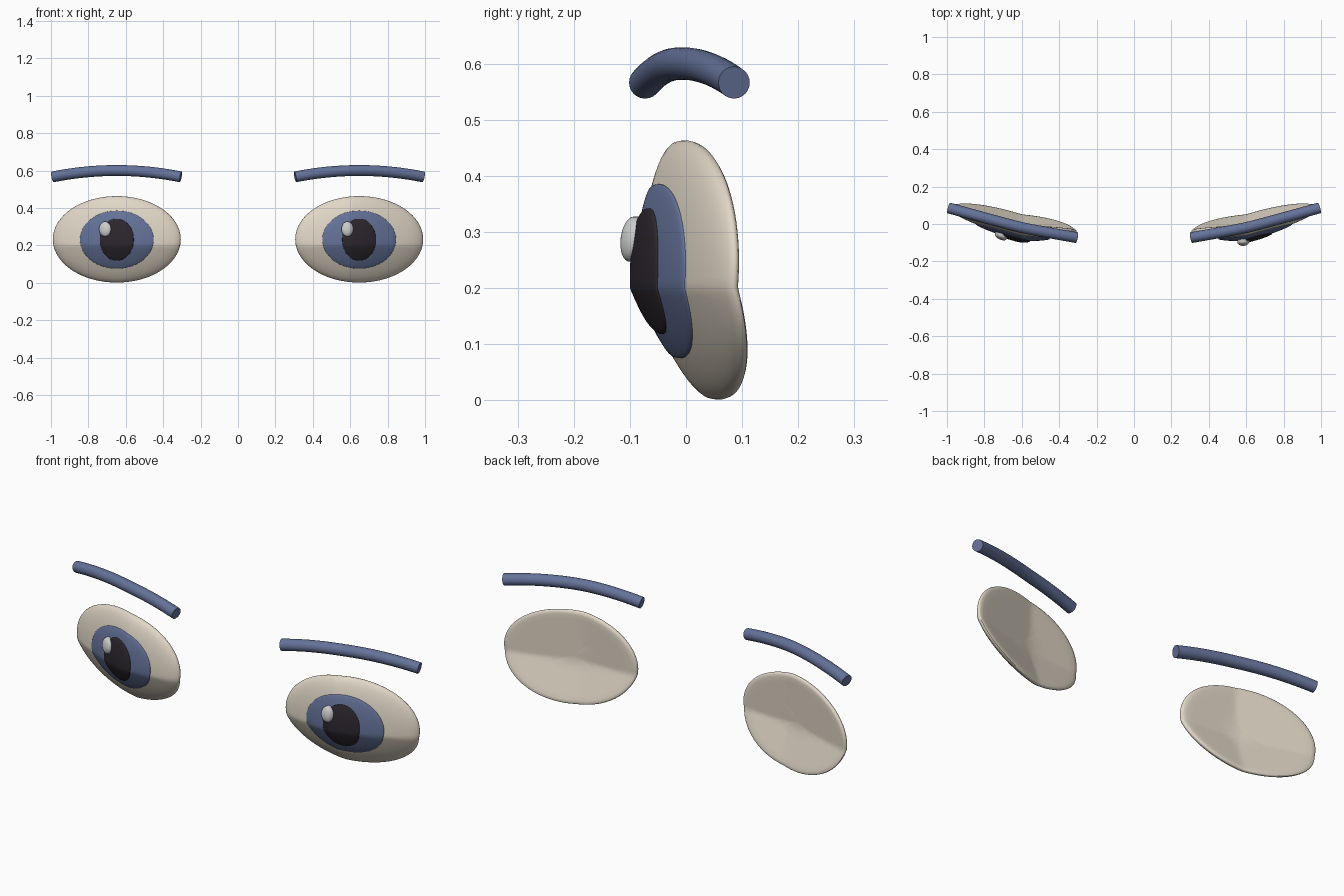
import bpy, bmesh, math

if "Cube" in bpy.data.objects:
    bpy.data.objects.remove(bpy.data.objects["Cube"])

EX, EZ, EA, EB = 0.648, 0.232, 0.342, 0.231   # eye centre and half sizes


def material(name, rgb):
    m = bpy.data.materials.new(name)
    m.diffuse_color = (*rgb, 1)
    m.use_nodes = True
    m.node_tree.nodes["Principled BSDF"].inputs["Base Color"].default_value = m.diffuse_color
    return m


cream = material("cream", (0.75, 0.68, 0.57))
blue = material("blue", (0.13, 0.17, 0.32))
dark = material("dark", (0.025, 0.02, 0.027))
pale = material("pale", (0.75, 0.78, 0.78))


def base(x, z):
    """Creased face surface the parts are draped on."""
    dx, dz = abs(x) - 0.6, z - 0.2
    return -0.011 + dx * (0.28 if dx > 0 else 0.06) + (0.03 * dz if dz > 0 else -0.34 * dz)


def dome(r):
    return math.sqrt(max(0.0, 1 - r * r))


def eye_height(x, z):
    """Thickness of the eyeball in front of the face surface."""
    return 0.012 + 0.058 * dome(math.hypot((abs(x) - EX) / EA, (z - EZ) / EB))


def finish(name, bm, mat, angle):
    bmesh.ops.recalc_face_normals(bm, faces=bm.faces)
    me = bpy.data.meshes.new(name)
    bm.to_mesh(me)
    bm.free()
    me.materials.append(mat)
    ob = bpy.data.objects.new(name, me)
    bpy.context.collection.objects.link(ob)
    bpy.ops.object.select_all(action='DESELECT')
    ob.select_set(True)
    bpy.context.view_layer.objects.active = ob
    bpy.ops.object.shade_smooth_by_angle(angle=math.radians(angle))


def draped_disc(name, mat, cx, cz, a, b, profile, n=64):
    """Closed oval disc; profile lists (radius, height function) from back to front."""
    bm = bmesh.new()

    def vert(r, t, h):
        x, z = cx + a * r * math.cos(t), cz + b * r * math.sin(t)
        return bm.verts.new((x, base(x, z) - h(x, z), z))

    rings = [[vert(r, 2 * math.pi * i / n, h) for i in range(n)] for r, h in profile]
    for p, q in zip(rings, rings[1:]):
        for i in range(n):
            j = (i + 1) % n
            bm.faces.new((p[i], p[j], q[j], q[i]))
    for ring, (r, h) in ((rings[0], profile[0]), (rings[-1], profile[-1])):
        c = vert(0, 0, h)
        for i in range(n):
            bm.faces.new((ring[i], ring[(i + 1) % n], c))
    finish(name, bm, mat, 50)


def layer(edge, rise, steps=12):
    """Profile of a thin lens sitting on the eyeball."""
    prof = [(r, lambda x, z: eye_height(x, z) - 0.008) for r in (0.1, 0.55, 1.0)]
    for i in range(steps):
        r = math.cos(i / steps * math.pi / 2)
        prof.append((r, lambda x, z, r=r: eye_height(x, z) + edge + rise * dome(r)))
    return prof


# Eyeball profile: flat draped back, rounded rim, domed front
eye_profile = [(r, lambda x, z: 0.0) for r in (0.1, 0.25, 0.4, 0.55, 0.7, 0.82, 0.92)]
eye_profile += [(0.97, lambda x, z: 0.002), (0.992, lambda x, z: 0.006)]
eye_profile += [(math.cos(i / 16 * math.pi / 2), eye_height) for i in range(16)]


def brow(name, side, r=0.029, n=24, steps=28):
    """Flat-ended tube arching above the eye and bending back at the temple."""
    pts = []
    for i in range(steps + 1):
        x = 0.306 + 0.684 * i / steps
        d = x - 0.6
        y = -0.019 + 0.225 * d + 0.05 * (math.sqrt(d * d + 0.003) - 0.055)
        z = 0.566 + 0.034 * (1 - ((x - 0.648) / 0.342) ** 2)
        pts.append((x, y, z))
    bm = bmesh.new()
    rings = []
    for i, (x, y, z) in enumerate(pts):
        p, q = pts[max(0, i - 1)], pts[min(steps, i + 1)]
        sy, sz = ((q[k] - p[k]) / (q[0] - p[0]) for k in (1, 2))
        ly, lz = math.hypot(1, sy), math.hypot(1, sz)
        ring = []
        for j in range(n):
            c, s = r * math.cos(2 * math.pi * j / n), r * math.sin(2 * math.pi * j / n)
            ring.append(bm.verts.new((side * (x - c * sy / ly - s * sz / lz),
                                      y + c / ly, z + s / lz)))
        rings.append(ring)
    for p, q in zip(rings, rings[1:]):
        for j in range(n):
            k = (j + 1) % n
            bm.faces.new((p[j], p[k], q[k], q[j]))
    bm.faces.new(rings[0])
    bm.faces.new(rings[-1])
    finish(name, bm, blue, 40)


for tag, s in (("left", -1), ("right", 1)):
    draped_disc(tag + "_eye_white", cream, s * EX, EZ, EA, EB, eye_profile, 96)
    draped_disc(tag + "_iris", blue, s * EX, 0.23, 0.197, 0.155, layer(0.002, 0.010))
    draped_disc(tag + "_pupil", dark, s * EX, 0.23, 0.091, 0.112, layer(0.013, 0.009))
    # glints sit on the same side of both eyes
    draped_disc(tag + "_glint", pale, s * EX - 0.063, 0.287, 0.032, 0.04, layer(0.022, 0.018), 32)
    brow(tag + "_brow", s)
